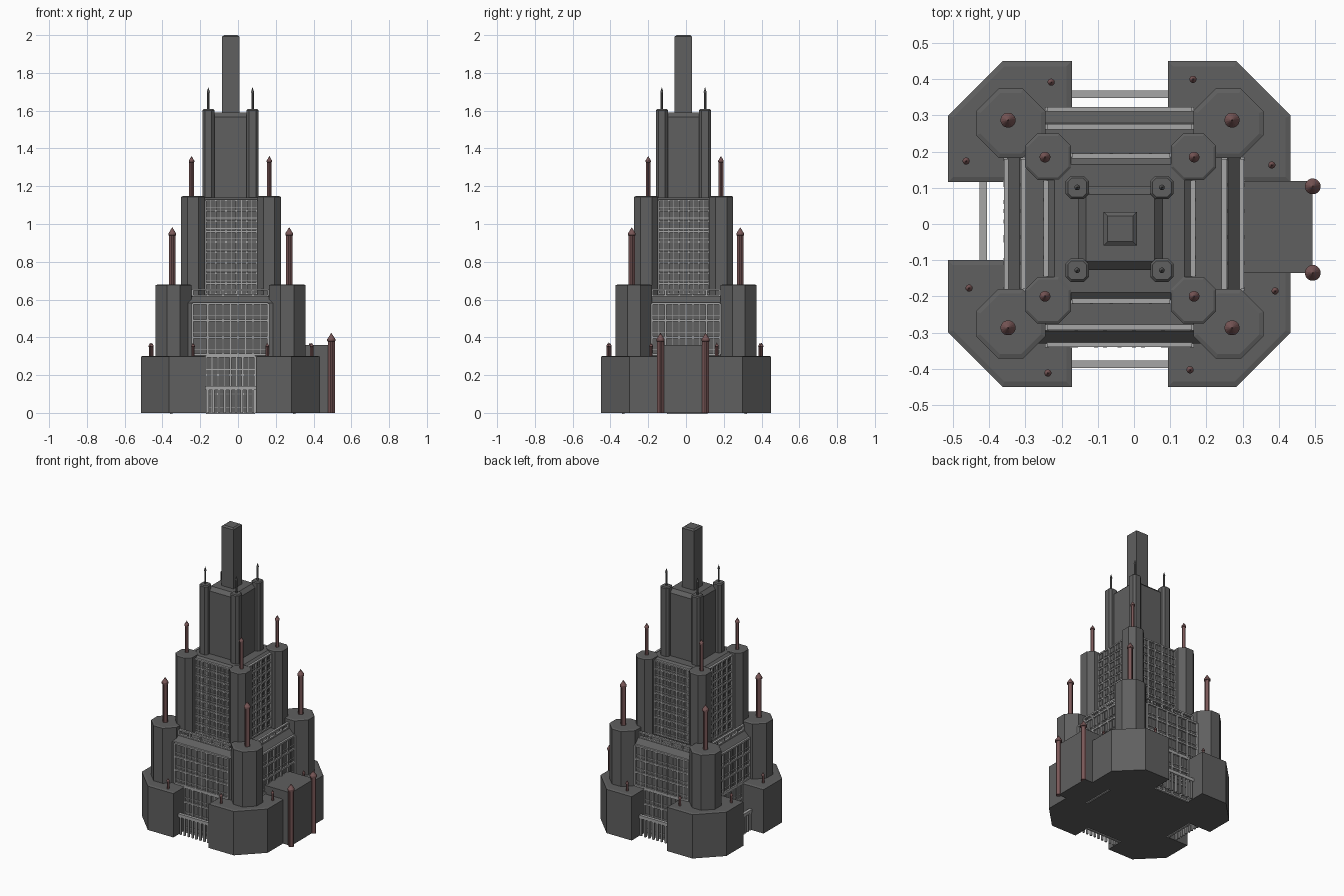
import bpy, bmesh, math
from mathutils import Matrix, Vector

if "Cube" in bpy.data.objects:
    bpy.data.objects.remove(bpy.data.objects["Cube"])


def mat(name, col):
    m = bpy.data.materials.new(name)
    m.diffuse_color = (*col, 1)
    m.use_nodes = True
    m.node_tree.nodes["Principled BSDF"].inputs["Base Color"].default_value = m.diffuse_color
    return m


STONE = mat("dark_stone", (0.115, 0.115, 0.115))
FRAME = mat("light_frame", (0.38, 0.38, 0.38))
RED = mat("dull_red", (0.19, 0.095, 0.095))


def finish(bm, name, material):
    bmesh.ops.recalc_face_normals(bm, faces=bm.faces[:])
    me = bpy.data.meshes.new(name)
    bm.to_mesh(me)
    bm.free()
    me.materials.append(material)
    ob = bpy.data.objects.new(name, me)
    bpy.context.collection.objects.link(ob)
    return ob


def add_prism(bm, pts, z0, z1, inset=0.0, rise=0.0):
    """Upright prism; the top edge is chamfered by inset (across) and rise (up)."""
    face = bm.faces.new([bm.verts.new((x, y, z0)) for x, y in pts])
    face.normal_update()
    if face.normal.z < 0:
        face.normal_flip()
    ext = bmesh.ops.extrude_face_region(bm, geom=[face])["geom"]
    verts = [v for v in ext if isinstance(v, bmesh.types.BMVert)]
    top = [f for f in ext if isinstance(f, bmesh.types.BMFace)]
    for v in verts:
        v.co.z = z1 - rise
    if not any(f.is_valid and all(v.co.z == z0 for v in f.verts) for f in bm.faces):
        bm.faces.new([bm.verts.new((x, y, z0)) for x, y in pts])
    bmesh.ops.recalc_face_normals(bm, faces=bm.faces[:])
    if inset:
        bmesh.ops.inset_region(bm, faces=top, thickness=inset, depth=0, use_even_offset=True)
        for v in top[0].verts:
            v.co.z = z1


def prism(name, pts, z0, z1, inset=0.0, rise=0.0, material=STONE):
    bm = bmesh.new()
    add_prism(bm, pts, z0, z1, inset, rise)
    return finish(bm, name, material)


def rect(x0, x1, y0, y1):
    return [(x0, y0), (x1, y0), (x1, y1), (x0, y1)]


def cut_rect(x0, x1, y0, y1, c):
    return [(x0 + c, y0), (x1 - c, y0), (x1, y0 + c), (x1, y1 - c),
            (x1 - c, y1), (x0 + c, y1), (x0, y1 - c), (x0, y0 + c)]


def box(bm, lo, hi):
    lo, hi = Vector(lo), Vector(hi)
    m = Matrix.Translation((lo + hi) / 2) @ Matrix.Diagonal((*(hi - lo), 1))
    bmesh.ops.create_cube(bm, size=1, matrix=m)


def spire(name, x, y, r, z0, z_neck, z_tip, material=RED):
    """Fluted mast with a collar and a pointed tip."""
    bm = bmesh.new()
    n = 16
    levels = [(z0, 0.95), (z_neck - r * .6, 0.95), (z_neck - r * .5, 1.1), (z_neck, 1.1)]
    rings = []
    for z, s in levels:
        ring = []
        for i in range(n):
            a = 2 * math.pi * (i + .5) / n
            q = r * s * (1 if i % 4 in (0, 3) or s > 1 else 0.82)
            ring.append(bm.verts.new((x + q * math.cos(a), y + q * math.sin(a), z)))
        rings.append(ring)
    tip = bm.verts.new((x, y, z_tip))
    bm.faces.new(rings[0])
    for a, b in zip(rings, rings[1:]):
        for i in range(n):
            bm.faces.new((a[i], a[(i + 1) % n], b[(i + 1) % n], b[i]))
    for i in range(n):
        bm.faces.new((rings[-1][i], rings[-1][(i + 1) % n], tip))
    return finish(bm, name, material)


def lattice(name, axis, wall, out, u0, u1, z0, z1, cols, rows, t, d, pairs=True):
    """Grid of bars on a wall: axis is the wall normal axis, out its sign."""
    bm = bmesh.new()

    def bar(ua, ub, za, zb, depth):
        a, b = sorted((wall - out * .004, wall + out * depth))
        if axis == 'y':
            box(bm, (ua, a, za), (ub, b, zb))
        else:
            box(bm, (a, ua, za), (b, ub, zb))
    for i in range(cols + 1):
        u = u0 + (u1 - u0) * i / cols
        bar(u - t / 2, u + t / 2, z0, z1, d)
        if pairs and i < cols:                      # thin mullion
            um = u + (u1 - u0) / cols / 2
            bar(um - t / 6, um + t / 6, z0, z1, d * .4)
    for j in range(rows + 1):
        z = z0 + (z1 - z0) * j / rows
        bar(u0, u1, z - t / 2, z + t / 2, d * .9)
        if pairs and j < rows:                      # thin transom
            zm = z + (z1 - z0) / rows * .3
            bar(u0, u1, zm - t / 5, zm + t / 5, d * .5)
    return finish(bm, name, FRAME)


CX, CY = -0.041, 0.0

# Base corner bastions
for sx in (-1, 1):
    for sy in (-1, 1):
        ox = -0.514 if sx < 0 else 0.433
        ix = -0.172 if sx < 0 else 0.094
        iy = 0.116 if sy > 0 else -0.10
        oy = 0.45 * sy
        c = 0.15
        pts = [(ix, iy), (ox, iy), (ox, oy - sy * c), (ox - sx * c, oy), (ix, oy)]
        prism("base_bastion", pts, 0, 0.302, 0.014, 0.004)

# Stepped core blocks
prism("lower_core", rect(-.35, .294, -.33, .313), 0, 0.617, 0.034, 0.034)
prism("middle_core", rect(-.24, .16, -.21, .185), 0.6, 1.14, 0.02, 0.015)
prism("upper_core", rect(-.155, .08, -.127, .105), 1.1, 1.59, 0.023, 0.023)
prism("top_shaft", rect(-.084, .008, -.06, .033), 1.57, 2.0, 0.011, 0.008)

# Corner towers of the three tiers, with masts
for left in (True, False):
    for back in (True, False):
        x0, x1 = (-.437, -.245) if left else (.164, .358)
        y0, y1 = (.183, .374) if back else (-.372, -.18)
        prism("lower_tower", cut_rect(x0, x1, y0, y1, .062), 0.28, 0.68, 0.012, 0.004)
        spire("lower_mast", -.348 if left else .271, .287 if back else -.287,
              .019, .67, .95, .983)
        x0, x1 = (-.301, -.174) if left else (.102, .227)
        y0, y1 = (.122, .25) if back else (-.275, -.147)
        prism("middle_tower", cut_rect(x0, x1, y0, y1, .034), 0.6, 1.147, 0.007, 0.004)
        spire("middle_mast", -.246 if left else .166, .185 if back else -.2,
              .0135, 1.14, 1.335, 1.36)
        x, y = (-.157 if left else .077), (.101 if back else -.128)
        prism("upper_tower", cut_rect(x - .032, x + .032, y - .032, y + .032, .014),
              1.1, 1.608, 0.006, 0.006)
        spire("upper_pin", x, y, .007, 1.6, 1.70, 1.725, STONE)

# Small masts on the bastions
for x, y in ((-.229, .392), (-.464, .174), (.163, .40), (.381, .163),
             (-.456, -.177), (-.238, -.412), (.155, -.403), (.39, -.185)):
    spire("small_mast", x, y, .009, .295, .355, .372)

# Side annex with two tall masts
prism("side_annex", rect(.28, .493, -.135, .119), 0, 0.36)
for y in (-.135, .104):
    spire("annex_mast", .494, y, .020, 0, .39, .424)

# Window lattices on each wall: (axis, side, low wall, mid wall)
for axis, out, w1, w2 in (('y', -1, -.33, -.21), ('y', 1, .313, .185),
                          ('x', -1, -.35, -.24), ('x', 1, .294, .16)):
    if axis == 'y':
        a, b, c, d, e, f = -.24, .16, -.17, .09, -.172, .1
    else:
        a, b, c, d, e, f = -.18, .18, -.10, .115, -.145, .12
    lattice("lower_lattice", axis, w1, out, a, b, .31, .58, 5, 3, .011, .011)
    lattice("ground_lattice", axis, w1, out, c, d, .0, .30, 4, 3, .011, .011)
    lattice("middle_lattice", axis, w2, out, e, f, .63, 1.125, 5, 9, .009, .011)
    # Railing on the lower roof
    rail = w1 - out * .048
    lattice("roof_railing", axis, rail, out, a, b, .62, .652, 5, 1, .010, .012, False)

# Ground fences in the three open gaps
for axis, pos, a, b in (('y', -.388, -.175, .095), ('y', .359, -.175, .1),
                        ('x', -.417, -.105, .12)):
    bm = bmesh.new()
    n = 9

    def piece(u0, u1, h, z0, z1):
        if axis == 'y':
            box(bm, (u0, pos - h, z0), (u1, pos + h, z1))
        else:
            box(bm, (pos - h, u0, z0), (pos + h, u1, z1))
    piece(a, b, .0105, .12, .142)
    for i in range(n):
        u = a + (b - a) * (i + .5) / n
        piece(u - .006, u + .006, .006, 0, .125)
    finish(bm, "ground_fence", FRAME)
